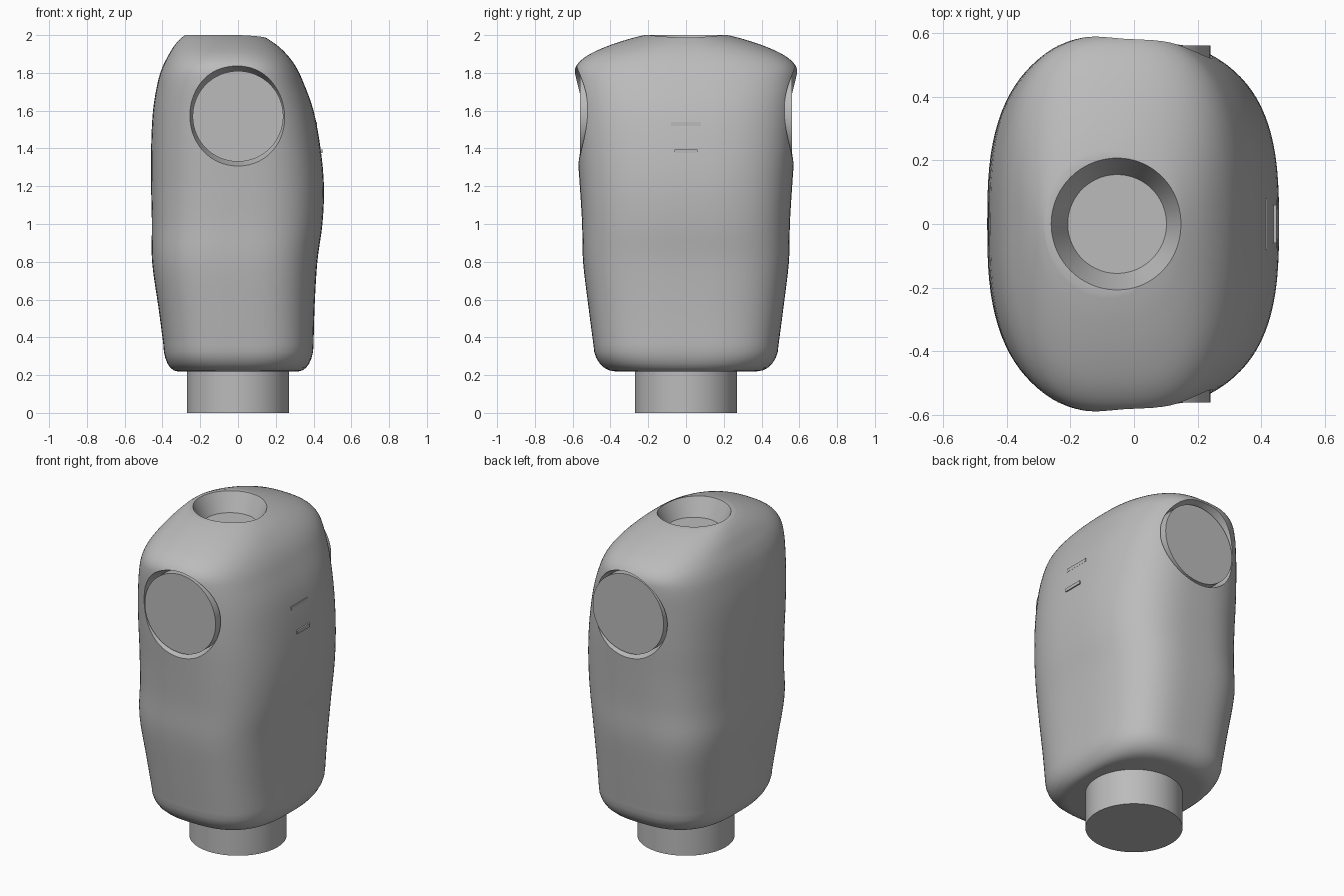
import bpy, math
from mathutils import Vector

cube = bpy.data.objects.get("Cube")
if cube:
    bpy.data.objects.remove(cube, do_unlink=True)

grey = bpy.data.materials.new("plain grey")
grey.use_nodes = True
grey.diffuse_color = (0.5, 0.5, 0.5, 1)
grey.node_tree.nodes["Principled BSDF"].inputs["Base Color"].default_value = (0.5, 0.5, 0.5, 1)


def smooth(ob, angle=35):
    bpy.ops.object.select_all(action='DESELECT')
    ob.select_set(True)
    bpy.context.view_layer.objects.active = ob
    bpy.ops.object.shade_smooth_by_angle(angle=math.radians(angle))


def cone(name, r1, r2, start, end):
    """Round solid running from start (radius r1) to end (radius r2)."""
    a, b = Vector(start), Vector(end)
    bpy.ops.mesh.primitive_cone_add(vertices=96, radius1=r1, radius2=r2, depth=(b - a).length,
                                    location=(a + b) / 2,
                                    rotation=(b - a).to_track_quat('Z', 'Y').to_euler())
    ob = bpy.context.object
    ob.name = name
    ob.data.materials.append(grey)
    return ob


# Torso cross-sections: height, left edge, right edge, half depth, roundness
SECTIONS = [
    (0.36, -.395, .40, .49, 3.0), (0.55, -.42, .405, .515, 3.0),
    (0.80, -.455, .42, .545, 3.0), (1.00, -.456, .447, .55, 2.9),
    (1.20, -.46, .455, .562, 2.8), (1.40, -.46, .437, .576, 2.8),
    (1.60, -.45, .40, .586, 2.8), (1.75, -.425, .346, .594, 2.8),
    (1.83, -.40, .308, .585, 2.7), (1.89, -.37, .265, .525, 2.6),
    (1.94, -.34, .215, .42, 2.4), (1.98, -.306, .158, .30, 2.2),
    (2.00, -.28, .12, .22, 2.0)]


def spline(p0, p1, p2, p3, t):
    return [.5 * (2 * b + (c - a) * t + (2 * a - 5 * b + 4 * c - d) * t * t
                  + (3 * b - a - 3 * c + d) * t ** 3) for a, b, c, d in zip(p0, p1, p2, p3)]


def ring(z, x0, x1, depth, power, n=96):
    mid, half = (x0 + x1) / 2, (x1 - x0) / 2
    pts = []
    for i in range(n):
        c, s = math.cos(2 * math.pi * i / n), math.sin(2 * math.pi * i / n)
        pts.append((mid + half * math.copysign(abs(c) ** (2 / power), c),
                    depth * math.copysign(abs(s) ** (2 / power), s), z))
    return pts


# Rounded underside first, then the smooth body
rows = []
for k in range(6):
    a = math.pi / 2 * k / 6
    f = math.sin(a)
    rows.append((.22 + .14 * (1 - math.cos(a)), -.32 - .075 * f, .32 + .08 * f,
                 .375 + .115 * f, 2.5 + .5 * f))
last = len(SECTIONS) - 1
for i in range(last):
    p = [SECTIONS[max(0, min(last, i + j))] for j in (-1, 0, 1, 2)]
    rows += [spline(*p, t / 4) for t in range(4)]
rows.append(SECTIONS[-1])

n = 96
verts = [v for r in rows for v in ring(*r)]
faces = [(k * n + i, k * n + (i + 1) % n, (k + 1) * n + (i + 1) % n, (k + 1) * n + i)
         for k in range(len(rows) - 1) for i in range(n)]
faces += [tuple(reversed(range(n))), tuple(range(len(verts) - n, len(verts)))]
mesh = bpy.data.meshes.new("torso")
mesh.from_pydata(verts, [], faces)
torso = bpy.data.objects.new("torso", mesh)
bpy.context.collection.objects.link(torso)
mesh.materials.append(grey)

# Neck socket and arm sockets
cutters = [cone("neck_socket_cutter", .155, .24, (-.053, 0, 1.89), (-.053, 0, 2.07))]
for side in (-1, 1):
    cutters.append(cone("arm_socket_cutter", .24, .28, (0, side * .50, 1.57), (0, side * .62, 1.57)))
for c in cutters:
    c.hide_render = True
    m = torso.modifiers.new("socket", 'BOOLEAN')
    m.operation, m.object, m.solver = 'DIFFERENCE', c, 'EXACT'
bpy.context.view_layer.update()
cut = bpy.data.meshes.new_from_object(torso.evaluated_get(bpy.context.evaluated_depsgraph_get()))
torso.modifiers.clear()
torso.data = cut
for c in cutters:
    bpy.data.objects.remove(c, do_unlink=True)
smooth(torso)

# Arm joint discs and waist peg
for side, label in ((-1, "front"), (1, "back")):
    smooth(cone(label + "_arm_disc", .24, .24, (0, side * .45, 1.57), (0, side * .56, 1.57)))
smooth(cone("waist_peg", .27, .27, (0, 0, 0), (0, 0, .26)))

# Small ledges on the chest
for name, x, z, w in (("upper_chest_ledge", .403, 1.53, .16), ("lower_chest_ledge", .432, 1.385, .12)):
    bpy.ops.mesh.primitive_cube_add(size=1, location=(x, 0, z))
    ledge = bpy.context.object
    ledge.name = name
    ledge.scale = (.03, w, .02)
    ledge.data.materials.append(grey)
